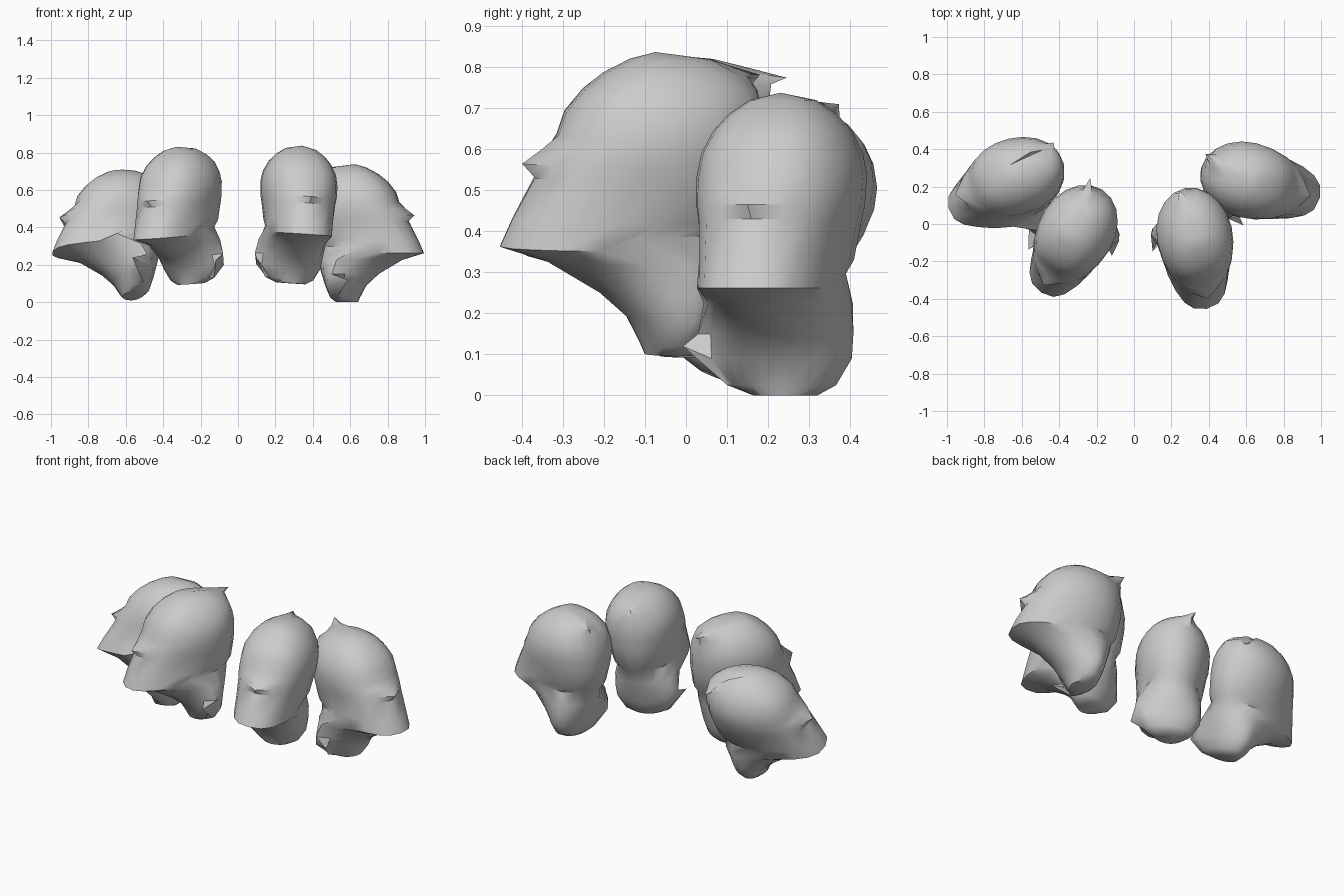
import bpy, bmesh, math
from mathutils import Vector

if "Cube" in bpy.data.objects:
    bpy.data.objects.remove(bpy.data.objects["Cube"])

N = 20
# horizontal rings of a head: height, front y, back y, half width, widest y, nose push
RINGS = [
    (.10, -.085, .03, .08, -.02, 0), (.125, -.095, .06, .125, -.01, 0),
    (.19, -.13, .085, .162, 0, 0), (.25, -.20, .105, .166, 0, 0),
    (.325, -.33, .13, .166, -.02, 0), (.362, -.45, .15, .168, -.14, 0),
    (.43, -.42, .175, .178, -.09, 0), (.53, -.365, .195, .192, -.06, 0),
    (.565, -.343, .20, .20, -.06, -.055), (.60, -.325, .203, .202, -.06, -.025),
    (.635, -.308, .205, .203, -.05, 0), (.69, -.29, .20, .193, -.05, 0),
    (.745, -.245, .185, .165, -.05, 0), (.785, -.195, .14, .13, -.05, 0),
    (.82, -.13, .07, .08, -.05, 0),
]
# how far each neck ring and each point beside it follows the collar corner
COLLAR_RING = {1: .3, 2: 1, 3: .75, 4: .5, 5: .25}
COLLAR_POINT = {4: .35, 5: 1, 6: .65, 7: .3}


def head(name, loc, yaw, roll=0, tilt=0, side=1, collar=.21, crown=(0, .2, .28), squash=1):
    bm = bmesh.new()
    rows = []
    for r, (z, f, b, w, c, nose) in enumerate(RINGS):
        row = []
        for i in range(N):
            a = 2 * math.pi * i / N
            s, k = math.sin(a), math.cos(a)
            # narrow wedge at the throat, broad curve on the face
            p = 1 if k <= 0 else (1.12 if z < .33 else .78)
            x = w * math.copysign(abs(s) ** p, s)
            y = c - (c - f) * k if k > 0 else c - (b - c) * k
            if i == 0:
                y += nose
            if i in (1, N - 1):
                y += nose * .2
            if r == 5 and y > -.2:                     # jaw line climbs to the cheek
                z_off = .035
            else:
                z_off = 0
            row.append(bm.verts.new((x, y + .05, z + z_off - .5)))
        rows.append(row)

    # broad pointed collar at one side of the neck
    tip = Vector((side * collar, -.04, -.28))
    push = tip.x - side * .162
    for r, fr in COLLAR_RING.items():
        for i, fi in COLLAR_POINT.items():
            rows[r][i if side > 0 else N - i].co.x += push * fr * fi
    rows[2][5 if side > 0 else 15].co = tip

    # pointed corner at the back of the crown, pulling its neighbours along
    ci = 9 if crown[0] > 0 else 11
    for r, i, t in ((13, ci, 1), (13, ci - 1, .3), (13, ci + 1, .3), (12, ci, .4), (14, ci, .4)):
        v = rows[r][i]
        v.co = v.co.lerp(Vector(crown), t)

    for lo, hi in zip(rows, rows[1:]):
        for i in range(N):
            j = (i + 1) % N
            bm.faces.new((lo[i], lo[j], hi[j], hi[i]))
    bm.faces.new(rows[0][::-1])
    top = bm.verts.new((0, -.02, .338))
    for i in range(N):
        bm.faces.new((rows[-1][i], rows[-1][(i + 1) % N], top))
    bmesh.ops.recalc_face_normals(bm, faces=bm.faces)

    me = bpy.data.meshes.new(name)
    bm.to_mesh(me)
    bm.free()
    ob = bpy.data.objects.new(name, me)
    bpy.context.collection.objects.link(ob)
    ob.location = loc
    ob.rotation_euler = [math.radians(v) for v in (tilt, roll, yaw)]
    ob.scale = (1, 1, squash)
    bpy.ops.object.select_all(action='DESELECT')
    ob.select_set(True)
    bpy.context.view_layer.objects.active = ob
    bpy.ops.object.shade_smooth_by_angle(angle=math.radians(45))
    return ob


# four carved heads, looking outward
head("head_centre_right", (.315, -.06, .50), 12, roll=4, side=-1, crown=(-.04, .25, .28))
head("head_far_right", (.605, .235, .40), 76, roll=0, side=-1, collar=.24, crown=(.08, .25, .31))
head("head_centre_left", (-.295, -.03, .495), -32, roll=-3, tilt=3, side=1, crown=(-.08, .28, .27))
head("head_far_left", (-.613, .222, .395), -76, roll=-19, side=1, collar=.29,
     crown=(-.10, .23, .22), squash=.95)
